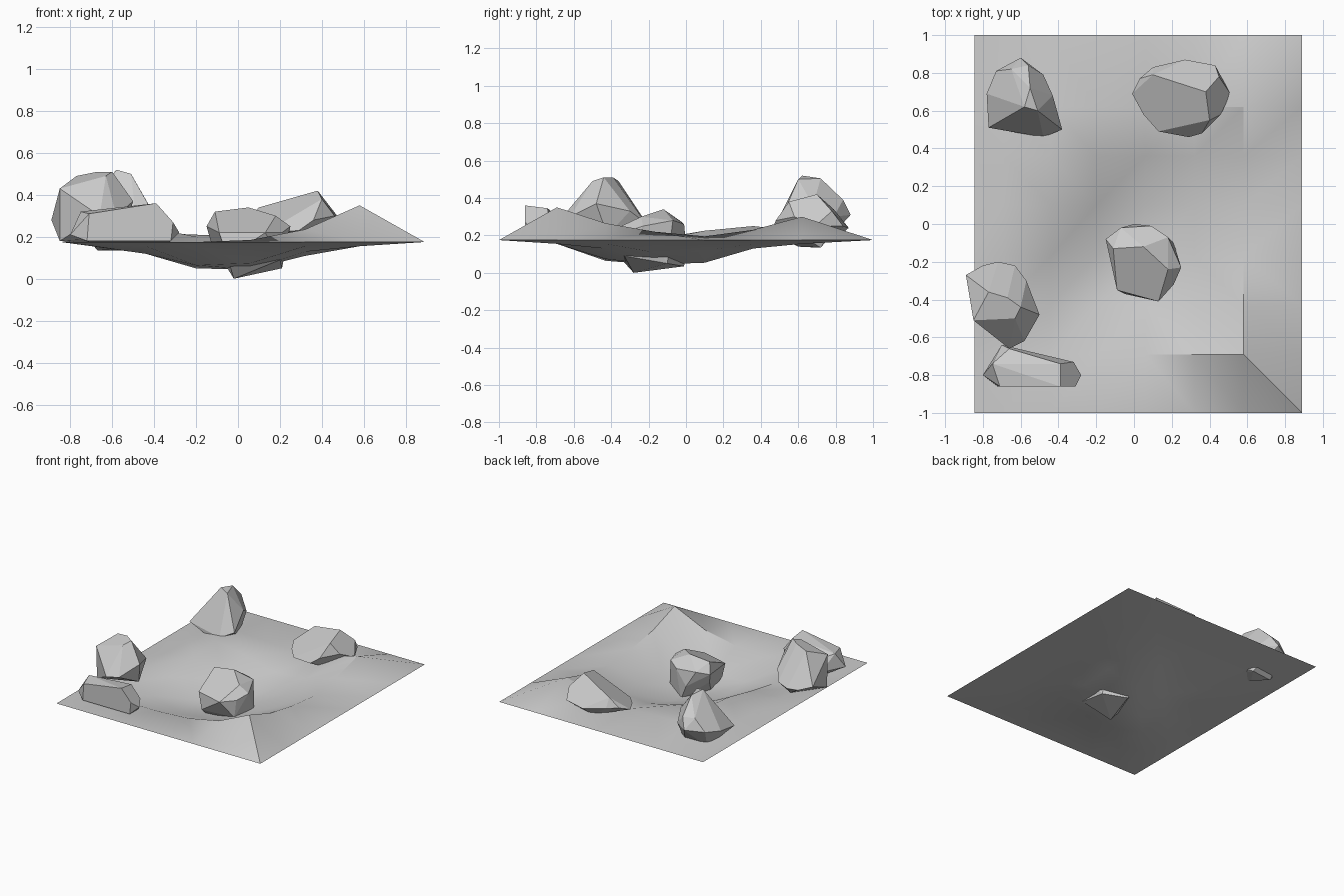
import bpy, bmesh, math


def finish(name, bm):
    me = bpy.data.meshes.new(name)
    bm.to_mesh(me)
    bm.free()
    ob = bpy.data.objects.new(name, me)
    bpy.context.collection.objects.link(ob)
    return ob


def rock(name, pts):
    """Faceted boulder: convex hull of its corner points."""
    bm = bmesh.new()
    for p in pts:
        bm.verts.new(p)
    bmesh.ops.convex_hull(bm, input=bm.verts[:])
    loose = [v for v in bm.verts if not v.link_faces]
    bmesh.ops.delete(bm, geom=loose, context='VERTS')
    bmesh.ops.dissolve_limit(bm, angle_limit=math.radians(10),
                             verts=bm.verts[:], edges=bm.edges[:])
    bmesh.ops.recalc_face_normals(bm, faces=bm.faces[:])
    return finish(name, bm)


# terrain slab: level rim, sunken middle, raised corners, flatter underside
XS = (-0.845, -0.69, -0.44, -0.20, 0.06, 0.32, 0.58, 0.89)
YS = (-1.0, -0.69, -0.43, -0.17, 0.10, 0.36, 0.62, 1.0)
RIM = 0.175
HEIGHTS = (
    (.17, .17, .17, .185, .235, .35),
    (.16, .125, .07, .08, .135, .265),
    (.18, .17, .055, .05, .115, .22),
    (.19, .225, .11, .06, .125, .195),
    (.20, .25, .20, .14, .16, .23),
    (.19, .22, .21, .20, .235, .30),
)
bm = bmesh.new()


def on_rim(i, j):
    return i in (0, 7) or j in (0, 7)


def top_z(i, j):
    return RIM if on_rim(i, j) else HEIGHTS[j - 1][i - 1]


def under_z(i, j):
    cap = 0.155 if i in (1, 6) or j in (1, 6) else 0.13
    return min(top_z(i, j) - 0.006, cap)


top = [[bm.verts.new((x, y, top_z(i, j))) for i, x in enumerate(XS)]
       for j, y in enumerate(YS)]
under = [[top[j][i] if on_rim(i, j) else bm.verts.new((x, y, under_z(i, j)))
          for i, x in enumerate(XS)] for j, y in enumerate(YS)]
for grid, flip in ((top, False), (under, True)):
    for j in range(7):
        for i in range(7):
            a, b = grid[j][i], grid[j][i + 1]
            c, d = grid[j + 1][i + 1], grid[j + 1][i]
            # diagonals run from the corners towards the middle
            if (i - 3) * (j - 3) >= 0:
                tris = ((a, b, c), (a, c, d))
            else:
                tris = ((a, b, d), (b, c, d))
            for t in tris:
                bm.faces.new(t[::-1] if flip else t)
terrain = finish("terrain", bm)
bpy.context.view_layer.objects.active = terrain
terrain.select_set(True)
bpy.ops.object.shade_smooth_by_angle(angle=math.radians(30))
terrain.select_set(False)

# boulders
rock("back_left_rock", [
    (-.58, .62, .52), (-.51, .60, .50), (-.55, .72, .505), (-.56, .84, .39),
    (-.65, .82, .39), (-.60, .88, .31), (-.73, .81, .30), (-.78, .69, .28),
    (-.77, .51, .25), (-.38, .50, .27), (-.48, .46, .22), (-.60, .48, .20),
    (-.43, .68, .36), (-.48, .79, .30), (-.67, .70, .135), (-.50, .72, .135),
    (-.58, .60, .14)])

rock("back_right_rock", [
    (.38, .70, .42), (.10, .79, .34), (.40, .55, .38), (.36, .48, .28),
    (-.01, .69, .24), (.03, .77, .27), (.10, .83, .27), (.27, .87, .24),
    (.43, .84, .25), (.45, .78, .33), (.51, .69, .25), (.46, .58, .30),
    (.29, .46, .23), (.13, .49, .22), (.05, .58, .23),
    (.15, .60, .165), (.38, .60, .165), (.25, .78, .165)])

rock("left_rock", [
    (-.77, -.36, .49), (-.67, -.39, .51), (-.60, -.44, .51), (-.63, -.50, .49),
    (-.85, -.51, .43), (-.50, -.48, .37), (-.66, -.66, .30), (-.58, -.62, .30),
    (-.89, -.27, .28), (-.85, -.50, .18), (-.80, -.22, .25), (-.72, -.20, .25),
    (-.63, -.22, .27), (-.57, -.30, .33), (-.55, -.42, .20), (-.68, -.30, .17)])

rock("front_left_rock", [
    (-.39, -.86, .36), (-.39, -.74, .345), (-.75, -.74, .32), (-.66, -.66, .28),
    (-.71, -.86, .31), (-.80, -.80, .21), (-.31, -.86, .27), (-.28, -.80, .22),
    (-.32, -.73, .25), (-.70, -.64, .20), (-.72, -.86, .18), (-.32, -.86, .18),
    (-.33, -.74, .17), (-.70, -.68, .17)])

rock("centre_rock", [
    (.05, -.12, .34), (-.11, -.13, .32), (.18, -.24, .30), (.13, -.41, .22),
    (-.09, -.35, .22), (.25, -.23, .25), (.21, -.32, .22), (.18, -.07, .28),
    (.09, -.01, .26), (-.07, -.02, .27), (-.15, -.08, .25), (-.13, -.10, .18),
    (-.05, -.37, .10), (.20, -.33, .09), (-.02, -.28, 0), (.21, -.10, .05),
    (.05, -.01, .035), (0, 0, .15)])
